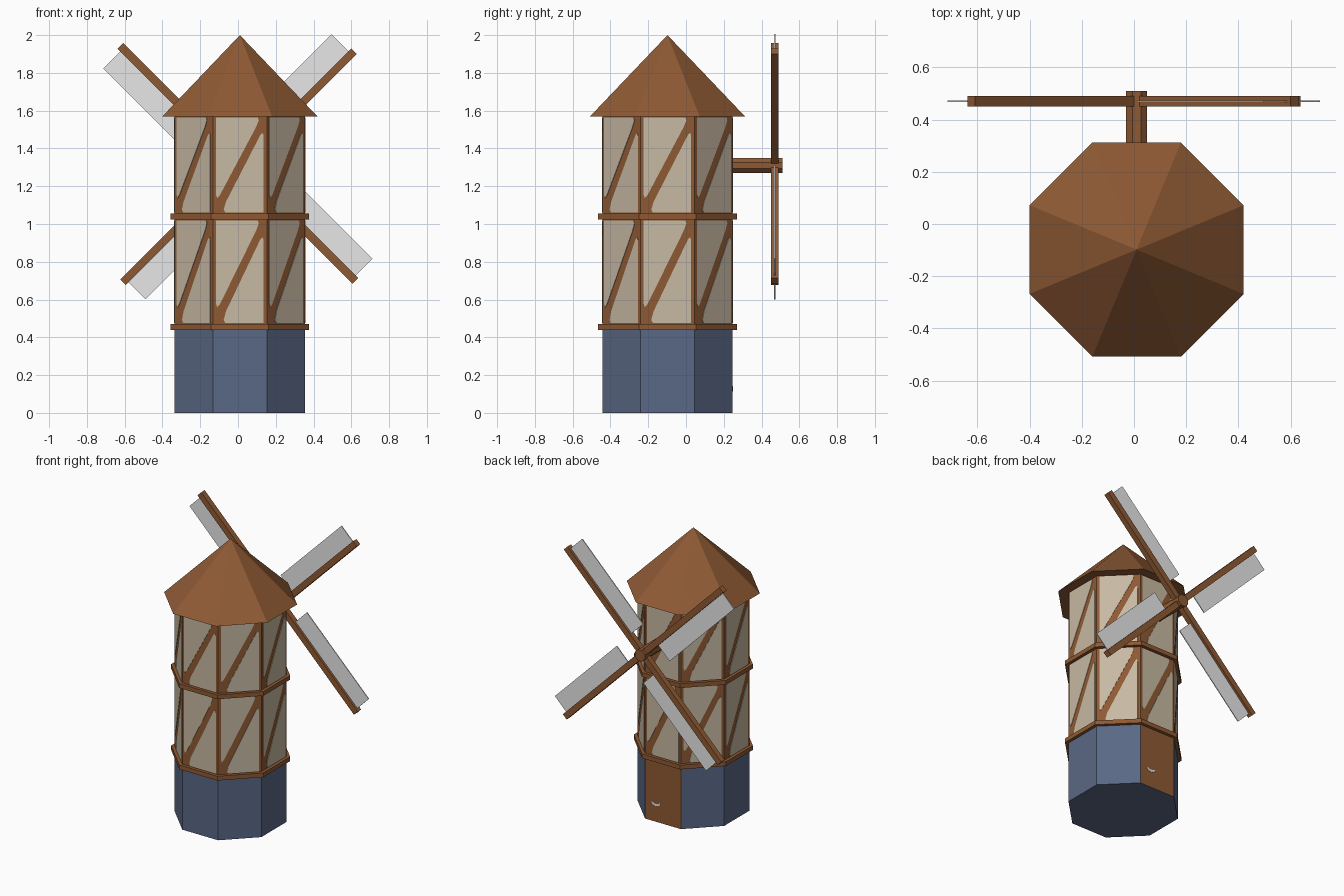
import bpy, bmesh, math
from mathutils import Matrix, Vector

if "Cube" in bpy.data.objects:
    bpy.data.objects.remove(bpy.data.objects["Cube"])

CX, CY = 0.01, -0.098      # tower axis
AP = 0.345                 # tower apothem
SIDE = 2 * AP * math.tan(math.pi / 8)


def material(name, srgb):
    m = bpy.data.materials.new(name)
    lin = [((c / 255 + 0.055) / 1.055) ** 2.4 for c in srgb]
    m.diffuse_color = (*lin, 1)
    m.use_nodes = True
    m.node_tree.nodes["Principled BSDF"].inputs["Base Color"].default_value = m.diffuse_color
    return m


WOOD = material("brown wood", (143, 90, 52))
PLASTER = material("cream plaster", (199, 185, 162))
STONE = material("blue stone", (90, 104, 133))
CLOTH = material("light grey", (231, 231, 231))


def finish(name, bm, *mats):
    bmesh.ops.recalc_face_normals(bm, faces=bm.faces[:])
    me = bpy.data.meshes.new(name)
    bm.to_mesh(me)
    bm.free()
    for m in mats:
        me.materials.append(m)
    ob = bpy.data.objects.new(name, me)
    bpy.context.collection.objects.link(ob)
    return ob


def octagon(bm, z0, z1, ap0, ap1):
    """Eight-sided prism or cone with flat sides facing the axes."""
    r = 1 / math.cos(math.pi / 8)
    mat = Matrix.Translation((CX, CY, (z0 + z1) / 2)) @ Matrix.Rotation(math.pi / 8, 4, 'Z')
    bmesh.ops.create_cone(bm, cap_ends=True, segments=8, radius1=ap0 * r,
                          radius2=ap1 * r, depth=z1 - z0, matrix=mat)


def plate(bm, pts, angle, thick=0.003):
    """Thin polygon on a tower side; pts are (across, height) seen from outside."""
    n = Vector((math.cos(angle), math.sin(angle), 0))
    u = Vector((-n.y, n.x, 0))
    c = Vector((CX, CY, 0))
    rings = [[bm.verts.new(c + n * (AP + d) + u * a + Vector((0, 0, z))) for a, z in pts]
             for d in (-0.002, thick)]
    bm.faces.new(rings[0])
    bm.faces.new(rings[1])
    k = len(pts)
    for i in range(k):
        j = (i + 1) % k
        bm.faces.new((rings[0][i], rings[0][j], rings[1][j], rings[1][i]))


def box(bm, lo, hi, mat):
    size = [h - l for l, h in zip(lo, hi)]
    mid = [(h + l) / 2 for l, h in zip(lo, hi)]
    bmesh.ops.create_cube(bm, size=1, matrix=mat @ Matrix.Translation(mid) @ Matrix.Diagonal((*size, 1)))


# Stone base; the back side is the wooden door
bm = bmesh.new()
octagon(bm, 0, 0.45, AP, AP)
bm.normal_update()
for f in bm.faces:
    f.material_index = 1 if f.normal.y > 0.99 else 0
finish("base_with_door", bm, STONE, WOOD)

# Crescent door handle
bm = bmesh.new()
arc = [(-0.055 + 0.036 * math.cos(t), 0.142 + 0.028 * math.sin(t))
       for t in [math.pi + i * math.pi / 6 for i in range(7)]]
plate(bm, arc + [(-0.045, 0.132), (-0.065, 0.132)], math.pi / 2)
finish("door_handle", bm, CLOTH)

# Timber wall core
bm = bmesh.new()
octagon(bm, 0.45, 1.575, AP, AP)
finish("timber_wall", bm, WOOD)

# Plaster infill either side of each diagonal brace
UPPER = [(0.06, 0.19), (0.08, 0.16), (0.13, 0.19), (0.80, 0.89), (0.85, 0.96), (0.83, 0.99), (0.06, 0.99)]
LOWER = [(0.20, 0.04), (0.23, 0.01), (0.94, 0.01), (0.94, 0.80), (0.92, 0.83), (0.88, 0.81), (0.24, 0.12)]
bm = bmesh.new()
for z0, z1 in ((0.47, 1.025), (1.055, 1.57)):
    for i in range(8):
        for shape in (UPPER, LOWER):
            plate(bm, [((u - 0.5) * SIDE, z0 + v * (z1 - z0)) for u, v in shape], i * math.pi / 4)
finish("plaster_panels", bm, PLASTER)

# Horizontal bands and roof
for name, z in (("lower_band", 0.44), ("upper_band", 1.025)):
    bm = bmesh.new()
    octagon(bm, z, z + 0.031, 0.367, 0.367)
    finish(name, bm, WOOD)
bm = bmesh.new()
octagon(bm, 1.57, 2.0, 0.41, 0)
bmesh.ops.remove_doubles(bm, verts=bm.verts[:], dist=1e-5)
finish("roof", bm, WOOD)

# Axle
HUB = Vector((0.01, 0.47, 1.31))
bm = bmesh.new()
bmesh.ops.create_cone(bm, cap_ends=True, segments=8, radius1=0.0433, radius2=0.0433, depth=0.29,
                      matrix=Matrix.Translation((HUB.x, 0.365, HUB.z))
                      @ Matrix.Rotation(math.pi / 2, 4, 'X') @ Matrix.Rotation(math.pi / 8, 4, 'Z'))
finish("axle", bm, WOOD)

# Four arms with cloth on the counter-clockwise side (seen from the front)
spars, cloth = bmesh.new(), bmesh.new()
for deg, length in ((45, 0.855), (135, 0.895), (225, 0.875), (315, 0.865)):
    m = Matrix.Translation(HUB) @ Matrix.Rotation(-math.radians(deg), 4, 'Y')
    box(spars, (0, -0.02, -0.021), (length, 0.02, 0.021), m)
    box(cloth, (0.15, -0.003, 0.015), (length - 0.02, 0.003, 0.148), m)
finish("sail_spars", spars, WOOD)
finish("sail_cloth", cloth, CLOTH)
